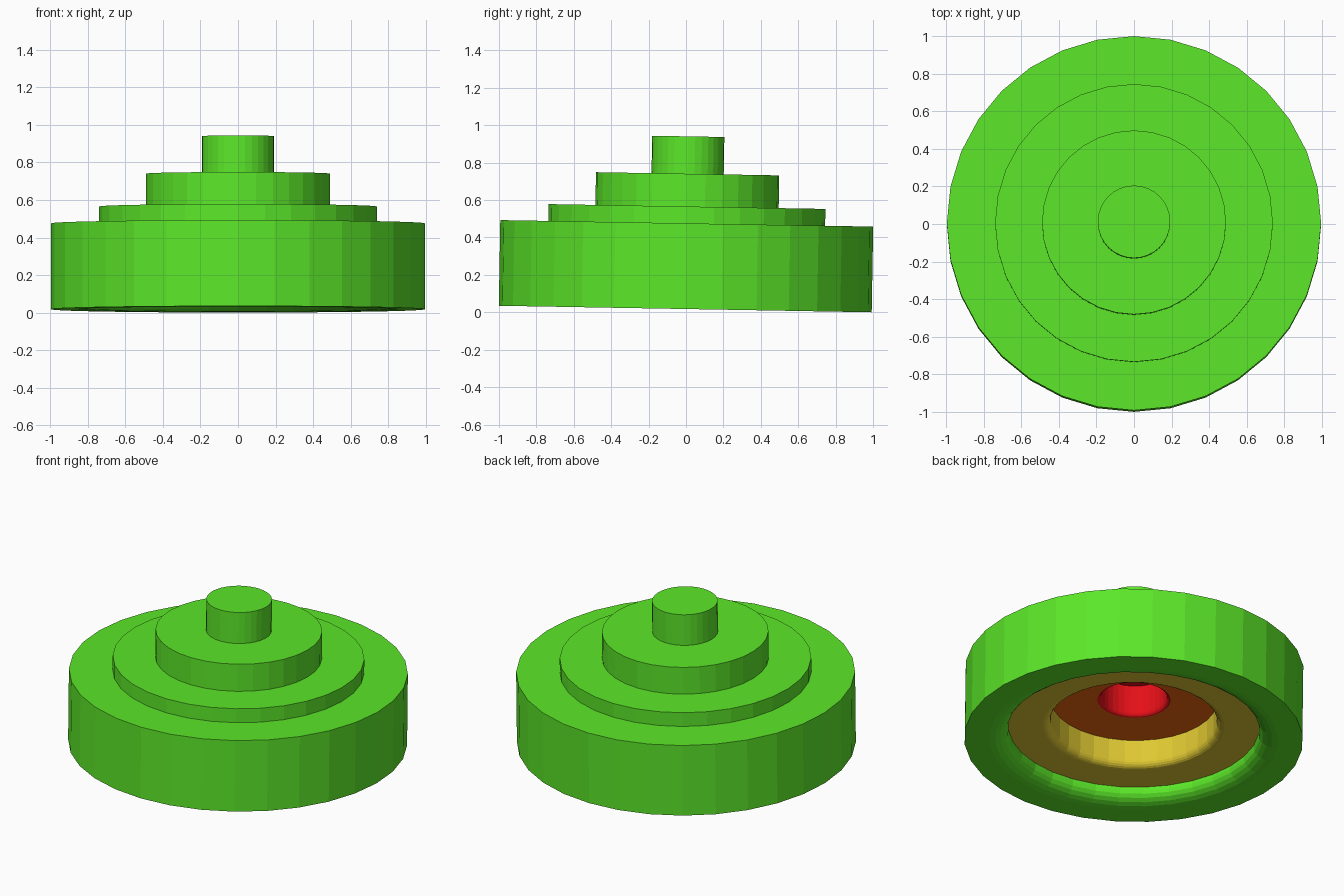
import bpy, bmesh
from math import sin, cos, pi, radians
from mathutils import Matrix

if "Cube" in bpy.data.objects:
    bpy.data.objects.remove(bpy.data.objects["Cube"])

SIDES = 32
GREEN, YELLOW, ORANGE, RED = range(4)


def material(name, rgb):
    m = bpy.data.materials.new(name)
    m.diffuse_color = (*rgb, 1)
    m.use_nodes = True
    m.node_tree.nodes["Principled BSDF"].inputs["Base Color"].default_value = m.diffuse_color
    return m


def fillet(r, z, dr, dz, colour, steps=5):
    """Quarter round from the flat face (r + dr, z) up into the wall (r, z + dz)."""
    return [(r + dr * (1 - sin(a)), z + dz * (1 - cos(a)), colour)
            for a in (pi / 2 * i / steps for i in range(steps + 1))]


def lathe(name, profile, materials):
    """Revolve (radius, z, colour of the next segment) points about z."""
    bm = bmesh.new()
    rings = []
    for r, z, _ in profile:
        if r == 0:
            rings.append([bm.verts.new((0, 0, z))] * SIDES)
        else:
            rings.append([bm.verts.new((r * cos(2 * pi * i / SIDES),
                                        r * sin(2 * pi * i / SIDES), z))
                          for i in range(SIDES)])
    for k in range(len(rings) - 1):
        a, b = rings[k], rings[k + 1]
        for i in range(SIDES):
            j = (i + 1) % SIDES
            corners = list(dict.fromkeys([a[i], a[j], b[j], b[i]]))
            bm.faces.new(corners).material_index = profile[k][2]
    bmesh.ops.recalc_face_normals(bm, faces=bm.faces[:])
    # the whole piece leans back by one degree
    bm.transform(Matrix.Translation((0, -0.004, 0.0175)) @ Matrix.Rotation(radians(-1), 4, 'X'))
    mesh = bpy.data.meshes.new(name)
    bm.to_mesh(mesh)
    bm.free()
    for m in materials:
        mesh.materials.append(m)
    obj = bpy.data.objects.new(name, mesh)
    bpy.context.collection.objects.link(obj)
    return obj


colours = [material("green", (0.105, 0.80, 0.022)), material("yellow", (0.745, 0.578, 0.032)),
           material("orange", (0.87, 0.145, 0.004)), material("red", (0.79, 0.005, 0.009))]

# each tier is the disc before it, pushed up by a step, on top and underneath
R1, R2, R3, R4 = 0.997, 0.74, 0.49, 0.193
T = 0.458
S2, S3, S4 = 0.09, 0.265, 0.465

# green stepped top and outer wall
profile = [(0, T + S4, GREEN), (R4, T + S4, GREEN), (R4, T + S3, GREEN),
           (R3, T + S3, GREEN), (R3, T + S2, GREEN), (R2, T + S2, GREEN),
           (R2, T, GREEN), (R1, T, GREEN), (R1, 0, GREEN)]
# green rim rounding into the first recess
profile += fillet(R2, 0, 0.11, 0.07, GREEN)
# yellow ring rounding into the second recess
profile += [(R2, S2, YELLOW)] + fillet(R3, S2, 0.045, 0.045, YELLOW)
# orange ring, then the red centre hole with a slightly rounded mouth
profile += [(R3, S3, ORANGE)] + fillet(R4, S3, 0.022, 0.03, RED, 4)
profile += [(R4, S4, RED), (0, S4, RED)]

lathe("stepped_disc", profile, colours)
